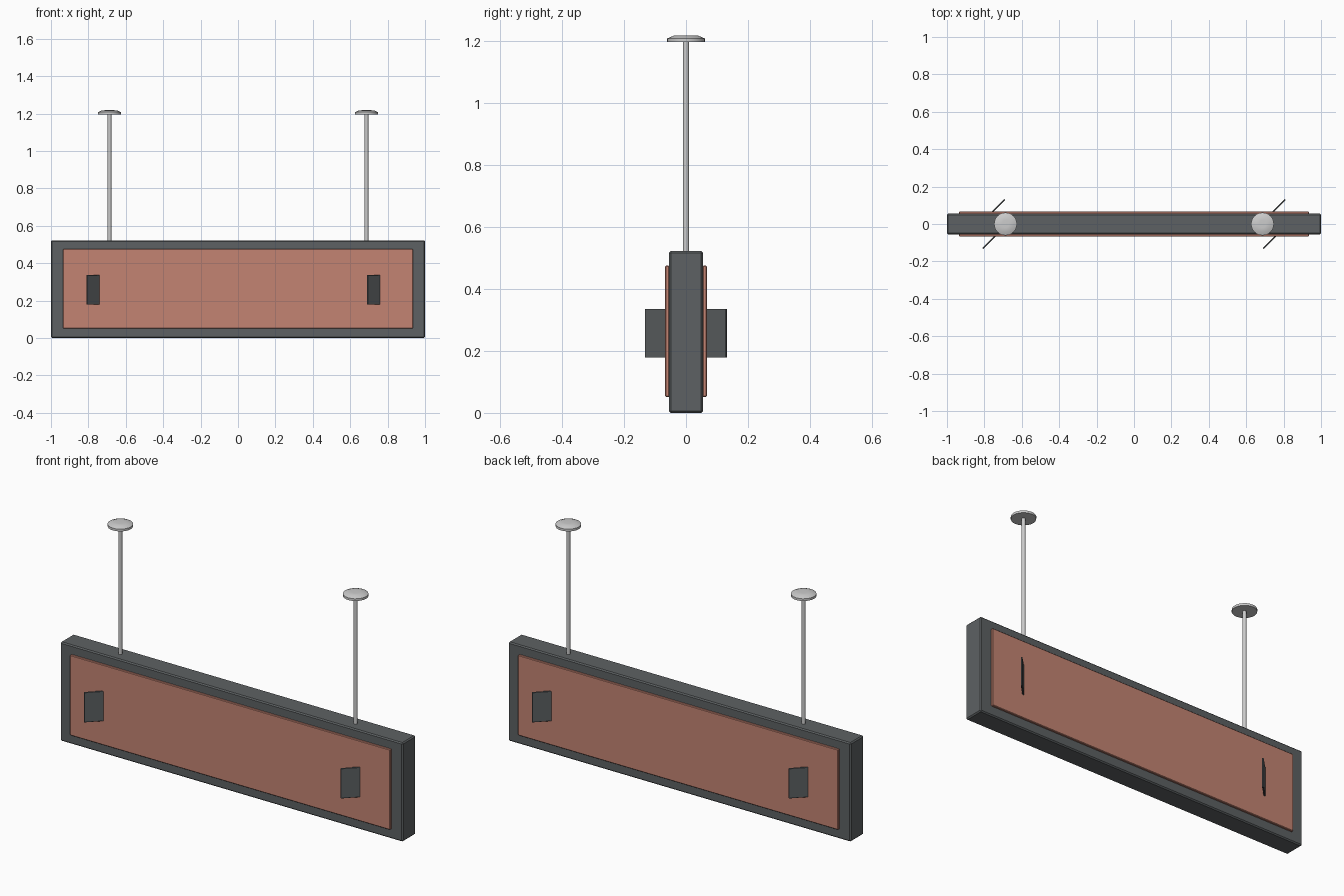
import bpy, bmesh, math
from mathutils import Matrix

if "Cube" in bpy.data.objects:
    bpy.data.objects.remove(bpy.data.objects["Cube"])


def material(name, color):
    m = bpy.data.materials.new(name)
    m.diffuse_color = color
    m.use_nodes = True
    m.node_tree.nodes["Principled BSDF"].inputs["Base Color"].default_value = m.diffuse_color
    return m


CLAY = material("terracotta", (0.55, 0.23, 0.17, 1))
DARK = material("dark_grey", (0.11, 0.12, 0.125, 1))


def box(name, size, loc, mat, bevel, turn=0):
    bpy.ops.mesh.primitive_cube_add(size=1, location=loc, rotation=(0, 0, turn))
    ob = bpy.context.object
    ob.name = name
    ob.scale = size
    bpy.ops.object.transform_apply(location=False, rotation=False, scale=True)
    ob.data.materials.append(mat)
    b = ob.modifiers.new("edge", 'BEVEL')
    b.width = bevel
    b.segments = 1
    return ob


def lathe(name, x, profile, sides):
    # Stack of (radius, height) rings, capped at both ends
    bm = bmesh.new()
    rings = [[bm.verts.new((x + r * math.cos(2 * math.pi * i / sides),
                            r * math.sin(2 * math.pi * i / sides), z))
              for i in range(sides)] for r, z in profile]
    for a, b in zip(rings, rings[1:]):
        for i in range(sides):
            j = (i + 1) % sides
            bm.faces.new((a[i], a[j], b[j], b[i]))
    bm.faces.new(rings[0][::-1])
    bm.faces.new(rings[-1])
    me = bpy.data.meshes.new(name)
    bm.to_mesh(me)
    bm.free()
    ob = bpy.data.objects.new(name, me)
    bpy.context.collection.objects.link(ob)
    bpy.context.view_layer.objects.active = ob
    bpy.ops.object.select_all(action='DESELECT')
    ob.select_set(True)
    bpy.ops.object.shade_smooth_by_angle(angle=math.radians(35))


# Sign housing
box("housing", (2.0, 0.11, 0.522), (0, 0, 0.261), DARK, 0.006)

for side, s in (("front", -1), ("back", 1)):
    # Raised coloured face on each side
    box(side + "_panel", (1.87, 0.014, 0.424), (0, s * 0.06, 0.263), CLAY, 0.003)
    # Angled fins, the two sides related by a half turn
    for x in (0.775, -0.725):
        box(side + "_fin", (0.095, 0.008, 0.158), (s * x, s * 0.097, 0.257),
            DARK, 0.0015, math.radians(45))

# Hanging rods with ceiling caps
for x in (-0.687, 0.687):
    lathe("hanging_rod", x, [(0.01, 0.515), (0.01, 1.2)], 12)
    lathe("ceiling_cap", x, [(0.061, 1.196), (0.061, 1.208), (0.04, 1.217), (0.02, 1.218)], 24)
